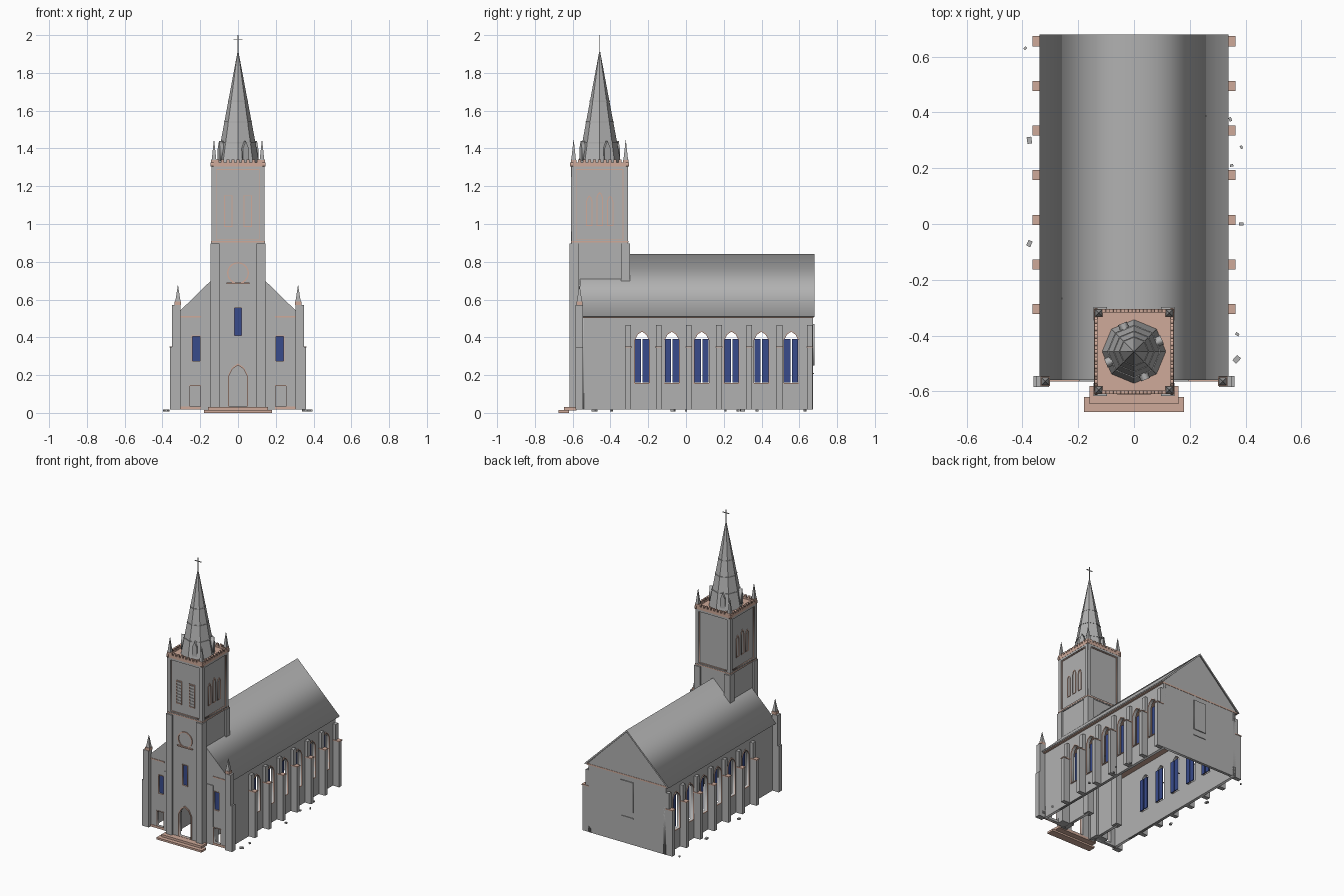
import bpy
import bmesh
import random
from math import pi, cos, sin, radians
from mathutils import Matrix

cube = bpy.data.objects.get("Cube")
if cube:
    bpy.data.objects.remove(cube, do_unlink=True)


def material(name, color):
    mat = bpy.data.materials.new(name)
    mat.use_nodes = True
    mat.diffuse_color = (*color, 1)
    mat.node_tree.nodes["Principled BSDF"].inputs["Base Color"].default_value = (*color, 1)
    return mat


STONE = material("grey stone", (0.44, 0.44, 0.44))
TRIM = material("peach trim", (0.62, 0.40, 0.32))
GLASS = material("blue glass", (0.04, 0.07, 0.26))


def link(name, mesh, mat, matrix=Matrix()):
    obj = bpy.data.objects.new(name, mesh)
    obj.matrix_world = matrix
    mesh.materials.clear()
    mesh.materials.append(mat)
    bpy.context.collection.objects.link(obj)
    return obj


def from_bmesh(name, bm, mat, matrix=Matrix()):
    mesh = bpy.data.meshes.new(name)
    bm.to_mesh(mesh)
    bm.free()
    return link(name, mesh, mat, matrix)


def box(name, xs, ys, zs, mat=STONE, turn=0):
    """Box spanning three ranges, optionally turned about its own upright axis."""
    bm = bmesh.new()
    bmesh.ops.create_cube(bm, size=1)
    size = [abs(r[1] - r[0]) for r in (xs, ys, zs)]
    middle = [(r[0] + r[1]) / 2 for r in (xs, ys, zs)]
    bmesh.ops.scale(bm, vec=size, verts=bm.verts)
    return from_bmesh(name, bm, mat, Matrix.Translation(middle) @ Matrix.Rotation(turn, 4, "Z"))


def cone(name, x, y, zs, radii, sides, mat=STONE, turn=0):
    bm = bmesh.new()
    bmesh.ops.create_cone(bm, cap_ends=True, segments=sides, radius1=radii[0],
                          radius2=radii[1], depth=zs[1] - zs[0])
    place = Matrix.Translation((x, y, sum(zs) / 2)) @ Matrix.Rotation(turn, 4, "Z")
    return from_bmesh(name, bm, mat, place)


def panel(name, outlines, depth, at, mat=STONE, turn=0):
    """Upright slab from outlines; inner outlines become holes."""
    curve = bpy.data.curves.new(name, "CURVE")
    curve.dimensions, curve.fill_mode, curve.extrude = "2D", "BOTH", depth / 2
    for outline in outlines:
        spline = curve.splines.new("POLY")
        spline.points.add(len(outline) - 1)
        spline.use_cyclic_u = True
        for point, (u, v) in zip(spline.points, outline):
            point.co = (u, v, 0, 1)
    temp = bpy.data.objects.new(name, curve)
    bpy.context.collection.objects.link(temp)
    bpy.context.view_layer.update()
    graph = bpy.context.evaluated_depsgraph_get()
    mesh = bpy.data.meshes.new_from_object(temp.evaluated_get(graph))
    bpy.data.objects.remove(temp, do_unlink=True)
    place = Matrix.Translation(at) @ Matrix.Rotation(turn, 4, "Z") @ Matrix.Rotation(pi / 2, 4, "X")
    return link(name, mesh, mat, place)


def rect(center, half, low, high):
    return [(center - half, low), (center + half, low), (center + half, high), (center - half, high)]


def arch(center, half, low, spring, apex):
    bend = spring + (apex - spring) * 0.65
    right = [(half, low), (half, spring), (half * 0.6, bend)]
    points = right + [(0, apex)] + [(-u, v) for u, v in reversed(right)]
    return [(center + u, v) for u, v in points]


def ring(center, height, radius):
    return [(center + radius * cos(i * pi / 12), height + radius * sin(i * pi / 12)) for i in range(24)]


def pinnacle(name, x, y, low, high, half):
    box(name + "_collar", (x - half, x + half), (y - half, y + half), (low, low + 0.02), TRIM)
    cone(name, x, y, (low + 0.02, high), (half * 1.15, 0.001), 4, STONE, pi / 4)


SIDES = (-1, 1)
FLOOR = 0.018
RIGHT_ANGLE = pi / 2
BAYS = [-0.233 + 0.158 * i for i in range(6)]

# Nave side walls, paired windows and stepped buttresses
for s in SIDES:
    holes = [arch(y, 0.038, 0.158, 0.385, 0.43) for y in BAYS]
    panel("nave_side_wall", [rect(0.058, 0.614, FLOOR, 0.51)] + holes, 0.02,
          (s * 0.30, 0, 0), STONE, RIGHT_ANGLE)
    for y, hole in zip(BAYS, holes):
        panel("window_frame", [arch(y, 0.042, 0.153, 0.387, 0.436), hole], 0.008,
              (s * 0.311, 0, 0), TRIM, RIGHT_ANGLE)
        for side in SIDES:
            panel("window_pane", [rect(y + side * 0.0205, 0.0165, 0.16, 0.392)], 0.006,
                  (s * 0.28, 0, 0), GLASS, RIGHT_ANGLE)
    for i in range(7):
        y = -0.305 + 0.16 * i
        ends = (y - 0.015, y + 0.015)
        box("buttress_lower", (s * 0.305, s * 0.36), ends, (FLOOR, 0.345))
        box("buttress_cap", (s * 0.305, s * 0.363), (y - 0.018, y + 0.018), (0.345, 0.352), TRIM)
        box("buttress_upper", (s * 0.305, s * 0.333), ends, (0.35, 0.465))

# Ceiling slab, roof and back gable
box("ceiling", (-0.325, 0.325), (-0.557, 0.674), (0.503, 0.513), TRIM)
ROOF = [(-0.338, 0.51), (0, 0.84), (0.338, 0.51), (0.325, 0.508), (0, 0.825), (-0.325, 0.508)]
panel("roof", [ROOF], 1.24, (0, 0.06, 0))
panel("back_wall", [[(-0.31, FLOOR), (0.31, FLOOR), (0.31, 0.52), (0, 0.828), (-0.31, 0.52)]],
      0.02, (0, 0.662, 0))
panel("back_door", [rect(0, 0.05, 0.25, 0.47)], 0.008, (0, 0.675, 0))
box("back_door_sill", (-0.05, 0.05), (0.67, 0.677), (0.205, 0.212))

# Front facade: aisle doors, windows, corner piers
for s in SIDES:
    c = s * 0.226
    door, window = rect(c, 0.027, 0.035, 0.143), rect(s * 0.222, 0.02, 0.275, 0.405)
    wall = [(s * 0.1, FLOOR), (s * 0.31, FLOOR), (s * 0.31, 0.525), (s * 0.1, 0.73)]
    panel("facade_wall", [wall, door, window], 0.02, (0, -0.55, 0))
    panel("aisle_door_frame", [rect(c, 0.031, 0.031, 0.147), door], 0.008, (0, -0.56, 0), TRIM)
    panel("facade_window_frame", [rect(s * 0.222, 0.024, 0.271, 0.409), window], 0.008,
          (0, -0.56, 0), TRIM)
    panel("facade_window_pane", [window], 0.006, (0, -0.55, 0), GLASS)
    box("facade_band", (s * 0.196, s * 0.305), (-0.564, -0.55), (0.506, 0.514), TRIM)
    box("facade_plinth", (s * 0.196, s * 0.305), (-0.563, -0.55), (FLOOR, 0.034), TRIM)
    box("tower_side_pier", (s * 0.098, s * 0.196), (-0.565, -0.50), (FLOOR, 0.447))
    box("corner_pier", (s * 0.305, s * 0.35), (-0.584, -0.545), (FLOOR, 0.57))
    box("corner_pier_foot", (s * 0.305, s * 0.36), (-0.584, -0.545), (FLOOR, 0.35))
    pinnacle("corner_pinnacle", s * 0.318, -0.564, 0.57, 0.675, 0.017)

# Tower lower stage
TOWER_Y = -0.457
door = arch(0, 0.048, 0.035, 0.195, 0.252)
window = rect(0, 0.018, 0.41, 0.555)
panel("tower_front_wall", [rect(0, 0.13, FLOOR, 0.9), door, window], 0.02, (0, -0.592, 0))
panel("tower_back_wall", [rect(0, 0.13, 0.5, 0.9)], 0.02, (0, -0.32, 0))
panel("tower_door_frame", [arch(0, 0.053, 0.035, 0.198, 0.262), door], 0.012, (0, -0.603, 0), TRIM)
panel("tower_window_frame", [rect(0, 0.022, 0.406, 0.559), window], 0.008, (0, -0.602, 0), TRIM)
panel("tower_window_pane", [window], 0.006, (0, -0.594, 0), GLASS)
panel("round_moulding", [ring(0, 0.74, 0.058), ring(0, 0.74, 0.051)], 0.008, (0, -0.604, 0), TRIM)
box("moulding_ledge", (-0.06, 0.06), (-0.612, -0.6), (0.683, 0.691), TRIM)
for s in SIDES:
    panel("tower_side_wall", [rect(TOWER_Y, 0.14, FLOOR, 0.9)], 0.02, (s * 0.125, 0, 0),
          STONE, RIGHT_ANGLE)
    for t in SIDES:
        box("tower_pier", (s * 0.097, s * 0.145),
            (TOWER_Y + t * 0.112, TOWER_Y + t * 0.16), (FLOOR, 0.897))

# Tower belfry: recessed faces with lancets
box("belfry_core", (-0.13, 0.13), (-0.597, -0.317), (0.89, 1.31))
for k in range(4):
    turn = k * RIGHT_ANGLE
    wide, reach = (0.14, 0.144) if k % 2 == 0 else (0.15, 0.134)

    def at(out):
        return (sin(turn) * (reach + out), TOWER_Y - cos(turn) * (reach + out), 0)

    hole = rect(0, wide - 0.025, 0.917, 1.29)
    panel("belfry_surround", [rect(0, wide, 0.897, 1.312), hole], 0.014, at(0), STONE, turn)
    panel("belfry_panel_trim", [hole, rect(0, wide - 0.028, 0.92, 1.287)], 0.006, at(-0.001), TRIM, turn)
    panel("belfry_band", [rect(0, wide + 0.001, 0.903, 0.91)], 0.006, at(0.006), TRIM, turn)
    if k == 0:
        for s in SIDES:
            panel("louvre_frame", [rect(s * 0.052, 0.023, 0.985, 1.152), rect(s * 0.052, 0.018, 0.99, 1.147)],
                  0.012, at(-0.004), TRIM, turn)
            for i in range(7):
                v = 1.0 + 0.022 * i
                panel("louvre_slat", [rect(s * 0.052, 0.018, v, v + 0.01)], 0.008, at(-0.004), STONE, turn)
    elif k != 2:
        for u in (-0.055, 0, 0.055):
            top = 1.17 if u == 0 else 1.15
            panel("lancet_frame", [arch(u, 0.017, 0.99, top - 0.03, top), arch(u, 0.012, 0.995, top - 0.033, top - 0.007)],
                  0.01, at(-0.005), TRIM, turn)
    # Parapet with merlons
    panel("parapet", [rect(0, wide + 0.006, 1.305, 1.325)], 0.012, at(0.002), TRIM, turn)
    for i in range(9):
        u = (i - 4) * 0.027
        panel("merlon", [rect(u, 0.008, 1.325, 1.342)], 0.012, at(0.002), TRIM, turn)
box("tower_deck", (-0.135, 0.135), (-0.6, -0.314), (1.305, 1.315), TRIM)
for s in SIDES:
    for t in SIDES:
        pinnacle("tower_pinnacle", s * 0.127, TOWER_Y + t * 0.138, 1.32, 1.445, 0.015)

# Octagonal spire with rings, gabled dormers and cross
cone("spire", 0, TOWER_Y, (1.315, 1.91), (0.114, 0.003), 8)
for z in (1.43, 1.54, 1.65):
    radius = 0.114 * (1.91 - z) / 0.595 + 0.004
    cone("spire_ring", 0, TOWER_Y, (z - 0.003, z + 0.003), (radius, radius), 8)
for k in range(4):
    turn = radians(22.5) + k * RIGHT_ANGLE
    gable = rect(0, 0.017, 1.335, 1.40)
    gable.insert(3, (0, 1.44))
    centre = (sin(turn) * 0.084, TOWER_Y - cos(turn) * 0.084, 0)
    panel("dormer", [gable], 0.05, centre, STONE, turn)
box("cross_post", (-0.002, 0.002), (TOWER_Y - 0.002, TOWER_Y + 0.002), (1.9, 2.0))
box("cross_bar", (-0.025, 0.025), (TOWER_Y - 0.002, TOWER_Y + 0.002), (1.973, 1.978))

# Entrance steps and scattered stones
box("upper_step", (-0.16, 0.16), (-0.645, -0.58), (0.012, 0.03), TRIM)
box("lower_step", (-0.18, 0.18), (-0.674, -0.62), (0, 0.014), TRIM)
random.seed(3)
for x, y, r in ((-0.39, 0.63, 0.006), (-0.375, 0.3, 0.012), (-0.375, -0.07, 0.011), (0.345, 0.375, 0.007),
                (0.385, 0.275, 0.006), (0.35, 0.21, 0.006), (0.385, 0, 0.008), (0.37, -0.395, 0.007),
                (0.368, -0.485, 0.013)):
    box("loose_stone", (x - r, x + r), (y - r * 0.7, y + r * 0.7), (0.008, 0.018), STONE, random.uniform(0, pi))
